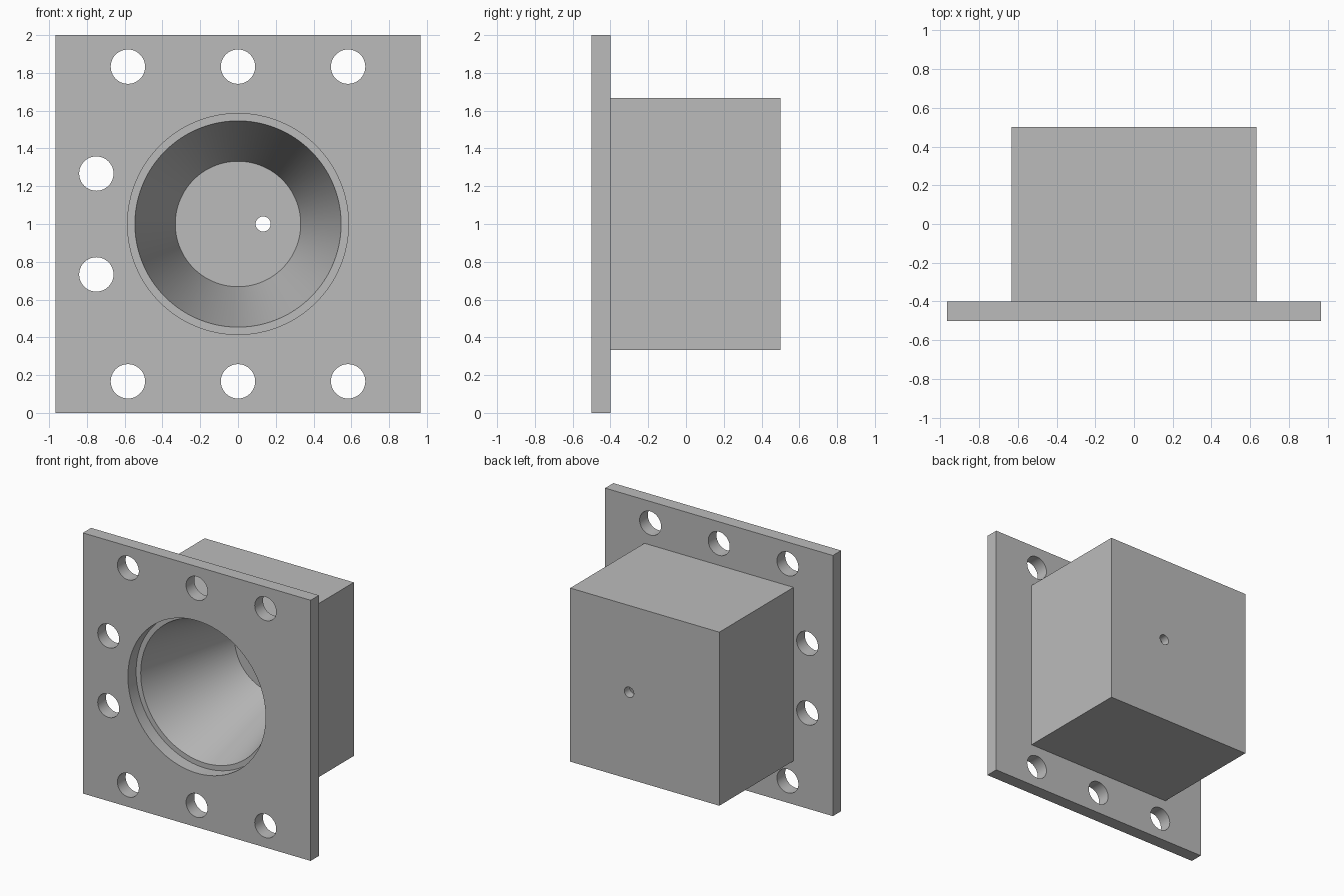
import bpy
import bmesh
import math
from mathutils import Matrix, Vector

cube = bpy.data.objects.get("Cube")
if cube:
    bpy.data.objects.remove(cube, do_unlink=True)

FRONT, PLATE_BACK, BACK = -0.5, -0.4, 0.5
MID = 1.0

grey = bpy.data.materials.new("plain grey")
grey.use_nodes = True
colour = (0.5, 0.5, 0.5, 1)
grey.diffuse_color = colour
grey.node_tree.nodes["Principled BSDF"].inputs["Base Color"].default_value = colour


def finish(name, bm):
    mesh = bpy.data.meshes.new(name)
    bmesh.ops.recalc_face_normals(bm, faces=bm.faces)
    bm.to_mesh(mesh)
    bm.free()
    mesh.materials.append(grey)
    obj = bpy.data.objects.new(name, mesh)
    bpy.context.collection.objects.link(obj)
    return obj


def box(name, half_x, half_z, y0, y1):
    bm = bmesh.new()
    bmesh.ops.create_cube(bm, size=1)
    bmesh.ops.scale(bm, verts=bm.verts, vec=(2 * half_x, y1 - y0, 2 * half_z))
    bmesh.ops.translate(bm, verts=bm.verts, vec=(0, (y0 + y1) / 2, MID))
    return finish(name, bm)


def add_cylinder(bm, x, z, radius, y0, y1, sides=48):
    place = Matrix.Translation((x, (y0 + y1) / 2, z)) @ Matrix.Rotation(math.pi / 2, 4, "X")
    bmesh.ops.create_cone(bm, cap_ends=True, segments=sides, radius1=radius,
                          radius2=radius, depth=y1 - y0, matrix=place)


def combine(target, other, operation):
    mod = target.modifiers.new(operation.lower(), "BOOLEAN")
    mod.operation = operation
    mod.solver = "EXACT"
    mod.object = other
    bpy.context.view_layer.objects.active = target
    bpy.ops.object.modifier_apply(modifier=mod.name)
    bpy.data.objects.remove(other, do_unlink=True)


# Flange plate with the block housing behind it
body = box("flanged_housing", 0.967, 1.0, FRONT, PLATE_BACK)
combine(body, box("block", 0.633, 0.666, -0.45, BACK), "UNION")

# Stepped conical bore, turned about the y axis
bm = bmesh.new()
profile = [(0, -0.6), (0.585, -0.6), (0.585, PLATE_BACK),
           (0.546, PLATE_BACK), (0.332, 0.433), (0, 0.433)]
verts = [bm.verts.new((r, y, MID)) for r, y in profile]
edges = [bm.edges.new(pair) for pair in zip(verts, verts[1:])]
bmesh.ops.spin(bm, geom=verts + edges, cent=Vector((0, 0, MID)), axis=(0, 1, 0),
               angle=2 * math.pi, steps=96)
bmesh.ops.remove_doubles(bm, verts=bm.verts, dist=0.0001)
combine(body, finish("bore_cutter", bm), "DIFFERENCE")

# Bolt holes: three along the top and bottom, two on the right side
bm = bmesh.new()
spots = [(x, MID + s * 0.833) for x in (-0.583, 0, 0.583) for s in (-1, 1)]
spots += [(-0.75, MID + s * 0.267) for s in (-1, 1)]
for x, z in spots:
    add_cylinder(bm, x, z, 0.091, -0.6, -0.3)
combine(body, finish("bolt_hole_cutter", bm), "DIFFERENCE")

# Small off-centre hole through the back wall
bm = bmesh.new()
add_cylinder(bm, 0.133, MID, 0.04, 0.35, 0.6, 32)
combine(body, finish("pin_hole_cutter", bm), "DIFFERENCE")

# Smooth round walls, sharp edges
bpy.ops.object.select_all(action="DESELECT")
body.select_set(True)
bpy.context.view_layer.objects.active = body
bpy.ops.object.shade_smooth_by_angle(angle=math.radians(25))
